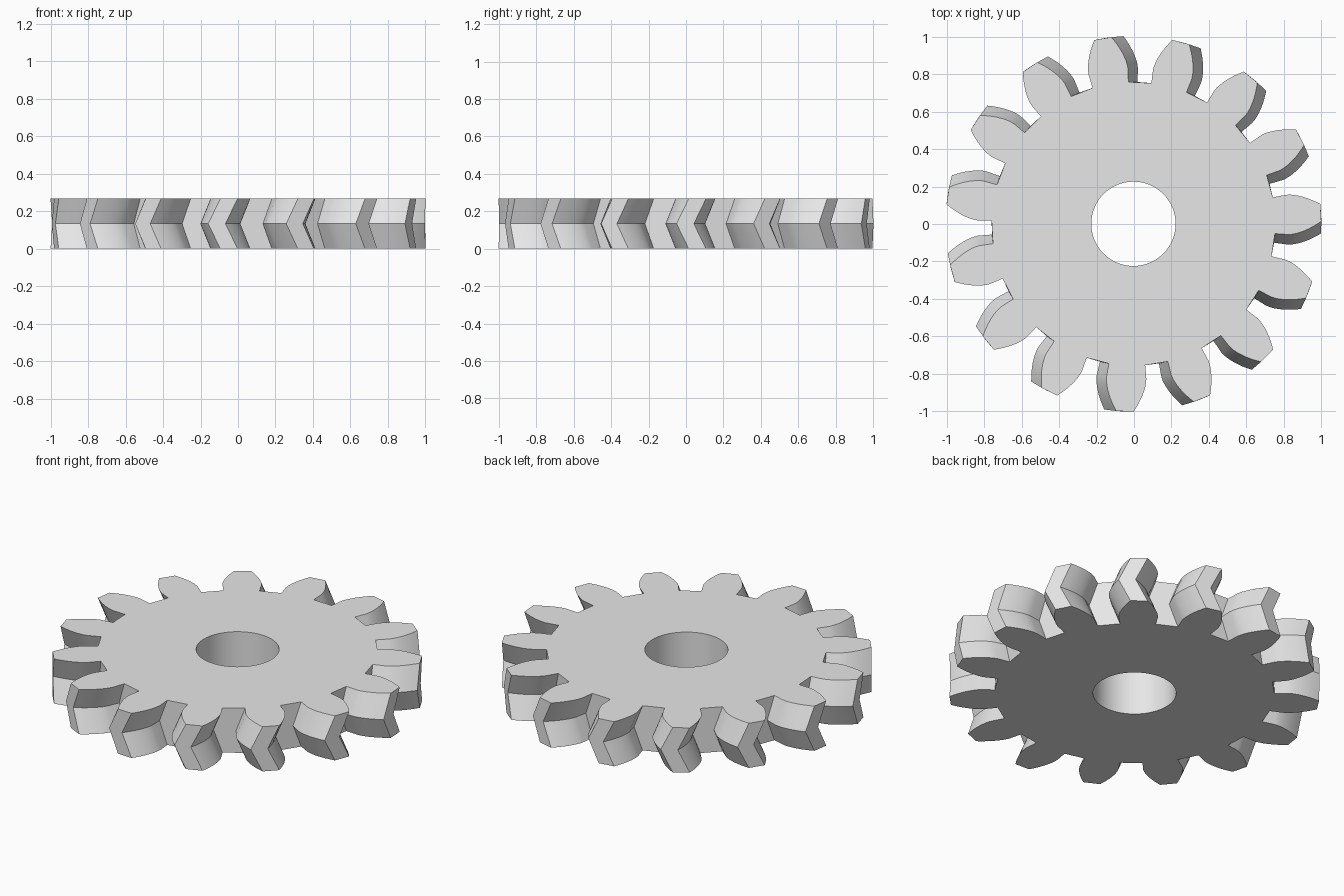
import bpy
import bmesh
from math import sqrt, acos, cos, sin, radians, pi

cube = bpy.data.objects.get("Cube")
if cube:
    bpy.data.objects.remove(cube)

TEETH = 15
TIP_R, ROOT_R, BASE_R, HOLE_R = 1.0027, 0.757, 0.83, 0.225
HEIGHT = 0.267
TWIST = radians(-3.7)        # herringbone lead at mid height
FIRST = radians(3.4)         # angle of the first tooth
HALF = radians(7.35)         # half tooth width at the root
CENTRE_X, CENTRE_Y = -0.003, 0.001
STEPS = 8
HOLE_SIDES = 64


def flank():
    """Radius and half angle up one tooth side: straight root, then involute."""
    points = [(ROOT_R, HALF)]
    for i in range(STEPS + 1):
        r = BASE_R + (TIP_R - BASE_R) * i / STEPS
        k = r / BASE_R
        points.append((r, HALF - (sqrt(max(k * k - 1, 0)) - acos(min(1 / k, 1)))))
    return points


def outline():
    """Polar outline of the whole gear, counterclockwise."""
    side = flank()
    tooth = [(r, -a) for r, a in side] + [(r, a) for r, a in reversed(side)]
    return [(r, FIRST + 2 * pi * t / TEETH + a)
            for t in range(TEETH) for r, a in tooth]


def ring(bm, polar, z, turn=0.0):
    return [bm.verts.new((CENTRE_X + r * cos(a + turn),
                          CENTRE_Y + r * sin(a + turn), z)) for r, a in polar]


def wall(bm, low, high):
    n = len(low)
    for i in range(n):
        j = (i + 1) % n
        bm.faces.new((low[i], low[j], high[j], high[i]))


def loop_edges(bm, verts):
    return [bm.edges.get((v, verts[i - 1])) for i, v in enumerate(verts)]


bm = bmesh.new()

# Toothed rim: bottom, twisted middle, top
teeth = outline()
levels = [ring(bm, teeth, 0), ring(bm, teeth, HEIGHT / 2, TWIST), ring(bm, teeth, HEIGHT)]
wall(bm, levels[0], levels[1])
wall(bm, levels[1], levels[2])

# Straight shaft hole
circle = [(HOLE_R, 2 * pi * i / HOLE_SIDES) for i in range(HOLE_SIDES)]
hole = [ring(bm, circle, 0), ring(bm, circle, HEIGHT)]
wall(bm, hole[1], hole[0])

# Flat faces between rim and hole
for outer, inner, up in ((levels[0], hole[0], -1), (levels[2], hole[1], 1)):
    bmesh.ops.triangle_fill(bm, use_beauty=True, normal=(0, 0, up),
                            edges=loop_edges(bm, outer) + loop_edges(bm, inner))
bmesh.ops.recalc_face_normals(bm, faces=bm.faces)

mesh = bpy.data.meshes.new("herringbone_gear")
bm.to_mesh(mesh)
bm.free()
gear = bpy.data.objects.new("herringbone_gear", mesh)
bpy.context.collection.objects.link(gear)

# Plain grey
grey = bpy.data.materials.new("light_grey")
grey.use_nodes = True
colour = (0.8, 0.8, 0.8, 1)
grey.diffuse_color = colour
grey.node_tree.nodes["Principled BSDF"].inputs["Base Color"].default_value = colour
mesh.materials.append(grey)

bpy.ops.object.select_all(action='DESELECT')
gear.select_set(True)
bpy.context.view_layer.objects.active = gear
bpy.ops.object.shade_smooth_by_angle(angle=radians(25))
